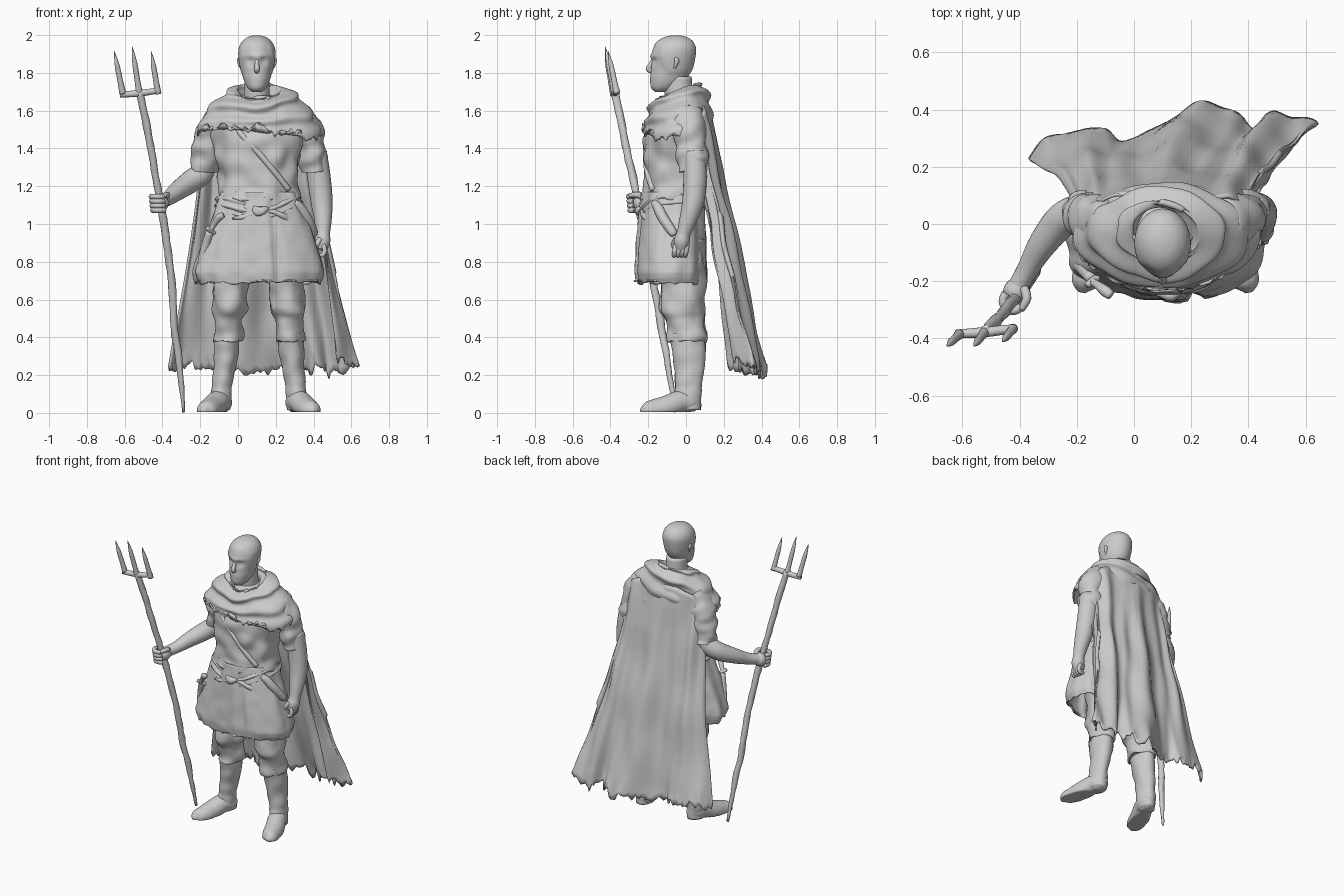
import bpy, bmesh, math, random
from mathutils import Vector, noise

random.seed(4)
CX = 0.11  # body centre line


def spline(pts, k):
    """Catmull-Rom resampling of tuples of any length."""
    out = []
    for i in range(len(pts) - 1):
        a, b, c, d = (Vector(pts[min(max(i + o, 0), len(pts) - 1)]) for o in (-1, 0, 1, 2))
        for s in range(k):
            t = s / k
            out.append(0.5 * (2 * b + (c - a) * t + (2 * a - 5 * b + 4 * c - d) * t * t + (3 * b - a - 3 * c + d) * t ** 3))
    return out + [Vector(pts[-1])]


def skin(name, rows, closed=True, cap=True, thick=0):
    """Skin rows of points into a smooth object."""
    bm = bmesh.new()
    vs = [[bm.verts.new(p) for p in r] for r in rows]
    n = len(rows[0])
    for r, q in zip(vs, vs[1:]):
        for j in range(n if closed else n - 1):
            bm.faces.new((r[j], r[(j + 1) % n], q[(j + 1) % n], q[j]))
    if cap:
        bm.faces.new(vs[0])
        bm.faces.new(vs[-1])
    bmesh.ops.recalc_face_normals(bm, faces=bm.faces)
    me = bpy.data.meshes.new(name)
    bm.to_mesh(me)
    bm.free()
    for f in me.polygons:
        f.use_smooth = True
    ob = bpy.data.objects.new(name, me)
    bpy.context.collection.objects.link(ob)
    if thick:
        m = ob.modifiers.new("thickness", 'SOLIDIFY')
        m.thickness = thick
    return ob


def loft(name, rings, n=40, k=5, warp=None, cap=True, thick=0, power=1.0):
    """Stack of ellipses (x, y, z, rx, ry), with an optional warp."""
    pw = lambda v: math.copysign(abs(v) ** power, v)
    rs, rows = spline([tuple(map(float, r)) for r in rings], k), []
    for i, r in enumerate(rs):
        row = []
        for j in range(n):
            a = 2 * math.pi * j / n
            d = Vector((math.cos(a), math.sin(a), 0))
            p = Vector((r[0] + r[3] * pw(d.x), r[1] + r[4] * pw(d.y), r[2]))
            row.append(warp(p, d, i / (len(rs) - 1), a) if warp else p)
        rows.append(row)
    return skin(name, rows, True, cap, thick)


def tube(name, pts, n=14, k=4, rough=0.0, floor=None):
    """Round limb along (x, y, z, radius) points."""
    ps, rows = spline(pts, k), []
    c = [p.to_3d() for p in ps]
    t0, u = None, None
    for i, p in enumerate(c):
        t = (c[min(i + 1, len(c) - 1)] - c[max(i - 1, 0)]).normalized()
        u = t.orthogonal().normalized() if u is None else t0.rotation_difference(t) @ u
        t0, v = t, t.cross(u)
        row = []
        for j in range(n):
            a = 2 * math.pi * j / n
            d = u * math.cos(a) + v * math.sin(a)
            q = p + d * (ps[i][3] + rough * noise.noise((p + d * 0.05) * 16))
            if floor is not None:
                q.z = max(q.z, floor)
            row.append(q)
        rows.append(row)
    return skin(name, rows)


def tear(p, amount):
    """Uneven torn hem offset."""
    return amount * (noise.noise(p * 13) + .7 * noise.noise(p * 37) + random.uniform(-.25, .25))


def wrinkle(amp, freq, rag=0.0):
    """Cloth folds, with a torn last row."""
    def f(p, d, t, a):
        q = p + d * amp * noise.noise(p * freq)
        if t == 1:
            q.z += tear(p, rag)
        return q
    return f


# Head with eye sockets, short hair and beard relief
def face(p, d, t, a):
    step = lambda v: 1 / (1 + math.exp(-max(-30, min(30, v / .006))))
    for s in (-1, 1):
        e = Vector((0.1 + s * 0.035, -0.172, 1.862))
        p = p - d * 0.014 * math.exp(-((p - e).length / 0.024) ** 2)
    front = max(0, -d.y)
    brow = math.exp(-((p.z - 1.888) / 0.012) ** 2) * front ** 3
    hair = step(p.z - (1.80 + .145 * min(1, front * 1.3) ** 2))
    beard = step(1.79 - p.z) * front
    return p + d * (0.007 * brow + 0.006 * hair + .004 * beard)


loft("head", [(.1, -.13, 1.70, .026, .03), (.1, -.115, 1.722, .05, .066), (.1, -.092, 1.765, .07, .094),
              (.1, -.077, 1.825, .083, .108), (.1, -.07, 1.885, .092, .114), (.1, -.063, 1.93, .090, .110),
              (.1, -.058, 1.965, .073, .09), (.1, -.055, 1.988, .045, .057), (.1, -.053, 1.998, .014, .018)], 56, 6, face)
tube("nose", [(.1, -.172, 1.875, .009), (.1, -.187, 1.845, .012), (.1, -.198, 1.82, .015), (.1, -.178, 1.806, .012)])
for z in (1.772, 1.783):
    tube("lip", [(.075, -.165, z, .004), (.1, -.181, z, .007), (.125, -.165, z, .004)], 8)
for s in (-1, 1):
    tube("ear", [(.1 + s * .085, -.06, 1.88, .010), (.1 + s * .094, -.048, 1.866, .012),
                 (.1 + s * .089, -.055, 1.84, .010), (.1 + s * .078, -.064, 1.82, .007)], 10)
loft("neck", [(.1, -.02, 1.56, .085, .08), (.1, -.035, 1.66, .07, .075), (.1, -.045, 1.78, .066, .075)])

# Tunic body and split skirt
loft("tunic_top", [(CX, -.03, 1.68, .08, .08), (CX, -.035, 1.62, .19, .12), (CX, -.04, 1.54, .25, .155),
                   (CX, -.05, 1.42, .23, .168), (CX, -.055, 1.3, .212, .168), (CX, -.06, 1.2, .21, .162),
                   (CX, -.065, 1.13, .218, .166)], 64, 7, wrinkle(.028, 10, .02), power=.9)


def skirt(p, d, t, a):
    p = p + d * (.02 * noise.noise(Vector((d.x * 3, d.y * 3, p.z * 1.5))) + .006 * noise.noise(p * 14))
    turn = (a - math.radians(284)) / .14  # front overlap step
    if 0 < turn < 1:
        p = p - d * .03 * (1 - turn) * min(1, t * 2)
    if t == 1:
        p.z += tear(p, .018)
    return p


loft("tunic_skirt", [(CX, -.065, 1.17, .21, .165), (CX, -.068, 1.08, .235, .172), (CX, -.072, .92, .295, .182),
                     (CX, -.075, .77, .342, .19), (CX, -.075, .725, .342, .19), (CX, -.075, .69, .328, .185)],
     96, 6, skirt, False, .012, .92)

# Belt sash with knot and tails
sag = lambda p, d, t, a: p + d * (.008 * math.sin(t * 14 + a * 3)) + Vector((0, 0, -.055 * max(0, -d.y) ** 4))
loft("sash", [(CX, -.066, 1.16, .212, .164), (CX, -.066, 1.135, .226, .174), (CX, -.066, 1.105, .23, .176),
              (CX, -.066, 1.08, .225, .17)], 56, 4, sag, False, .008, .9)
tube("sash_knot", [(.08, -.235, 1.08, .015), (.12, -.243, 1.065, .024), (.16, -.235, 1.08, .015)], rough=.02)
tube("sash_tail", [(.15, -.236, 1.07, .014), (.23, -.215, 1.05, .018), (.29, -.19, 1.0, .016), (.31, -.19, .97, .006)], rough=.012)
tube("sash_tail", [(.1, -.238, 1.07, .014), (.03, -.228, 1.04, .015), (-.03, -.218, 1.03, .006)], rough=.012)
tube("chest_strap", [(-.02, -.17, 1.52, .015), (.03, -.202, 1.46, .016), (.11, -.212, 1.375, .016),
                     (.19, -.205, 1.28, .016), (.27, -.175, 1.18, .016)], 16, 5)

# Hip gear: dagger with scabbard on one side, sheath on the other
tube("dagger_hilt", [(-.08, -.25, 1.045, .016), (-.1, -.235, 1.035, .02), (-.125, -.215, 1.0, .015), (-.15, -.2, .96, .014)])
tube("dagger_guard", [(-.165, -.215, .98, .011), (-.145, -.2, .965, .014), (-.125, -.185, .95, .011)])
tube("dagger_scabbard", [(-.15, -.19, .96, .02), (-.175, -.16, .87, .024), (-.195, -.145, .78, .02), (-.2, -.14, .74, .008)])
tube("sheath", [(.30, -.17, 1.115, .016), (.325, -.15, 1.09, .026), (.365, -.12, 1.03, .028), (.4, -.07, .955, .024), (.405, -.06, .94, .01)])

# Shoulder mantle tilted down at the front, with draped folds
def drape(p, d, t, a):
    low = math.exp(-((t - .5) / .35) ** 2)
    fold = math.sin(t * 27 + 3 * d.x + 2 * noise.noise(Vector((d.x * 1.5, d.y * 1.5, t))))
    p = p + d * (.015 * fold * low + .016 * noise.noise(p * 8))
    p.z += d.y * .055 * (1 - t) + .025 * d.x * d.x * (1 - t)
    if t > .6:
        p.z += (t - .6) / .4 * max(0, -d.y) * (.03 - .05 * d.x)
    if t > .98:
        p.z += tear(p, .045)
    return p


loft("mantle", [(.1, -.03, 1.60, .082, .085), (.1, -.03, 1.66, .095, .092), (.105, -.03, 1.70, .125, .102),
                (.11, -.03, 1.685, .175, .13), (.112, -.03, 1.64, .235, .156), (.113, -.035, 1.57, .288, .172),
                (.115, -.04, 1.51, .32, .177), (.116, -.042, 1.46, .325, .18)], 104, 8, drape, False, .01)

# Long cape: blended from shoulder line to wavy hem
hem = [(-.37, .23), (-.31, .30), (-.2, .32), (-.1, .335), (-.04, .29), (.08, .35), (.23, .425), (.36, .39),
       (.42, .34), (.48, .40), (.56, .37), (.645, .35), (.58, .29), (.53, .25)]
top = [(-.19, .045, 1.52), (-.1, .095, 1.61), (.12, .11, 1.65), (.33, .095, 1.61), (.405, .045, 1.52)]
lo = spline(hem, 8)
n = len(lo)
up = spline(top, 40)
rows, V = [], 48
for i in range(V + 1):
    v, row = i / V, []
    for j in range(n):
        a, b = up[round(j / (n - 1) * 160)], lo[j]
        z1 = .215 + .05 * abs(2 * j / (n - 1) - 1) ** 2
        x = a.x + (b.x - a.x) * v ** 1.45
        y = a.y + (b.y - a.y) * v + .014 * math.sin(j * .42 + v) * math.sin(math.pi * v)
        z = a.z + (z1 - a.z) * v + tear(b.to_3d(), .06) * max(0, v - .93) / .07
        row.append(Vector((x, y + .022 * noise.noise(Vector((x * 9, 0, z * 3))), z)))
    rows.append(row)
skin("cape", rows, False, False, .012)

# Arms and torn sleeves
for s in (1, -1):
    m = lambda x: CX + s * (x - CX)
    tube("sleeve", [(m(-.08), .005, 1.57, .08), (m(-.135), .015, 1.5, .09), (m(-.162), .03, 1.4, .079),
                    (m(-.176), .042, 1.32, .074), (m(-.18), .046, 1.28, .069)], 28, 6, .026)
tube("arm_right", [(-.165, .035, 1.38, .06), (-.185, .045, 1.28, .06), (-.25, .015, 1.225, .06),
                   (-.32, -.07, 1.175, .05), (-.37, -.155, 1.135, .038), (-.41, -.225, 1.115, .034)], 24, 5)
tube("arm_left", [(.41, .04, 1.38, .06), (.428, .048, 1.25, .062), (.443, .038, 1.12, .058), (.45, .01, 1.02, .046),
                  (.45, -.012, .95, .037), (.447, -.022, .91, .042), (.435, -.03, .865, .034)], 24, 5)

# Hands: one gripping, one relaxed
tube("palm_right", [(-.395, -.205, 1.12, .034), (-.412, -.235, 1.11, .046), (-.425, -.262, 1.105, .036)])
for i in range(4):
    z = 1.145 - i * .024
    c = Vector((-.42 + .1 * (1.12 - z), -.265 + .1 * (1.12 - z), z))
    tube("finger_right", [(c.x + .036 * math.cos(a), c.y + .036 * math.sin(a), z, .015)
                          for a in (2.4, 3.2, 4.0, 4.8, 5.6)], 8, 3)
tube("thumb_right", [(-.385, -.225, 1.14, .017), (-.375, -.26, 1.155, .016), (-.395, -.3, 1.15, .012)], 8)
for i in range(4):
    y = -.055 + i * .02
    tube("finger_left", [(.45, y, .89, .014), (.46, y - .004, .858, .013), (.445, y - .008, .834, .012),
                         (.42, y - .008, .838, .01)], 8, 3)
tube("thumb_left", [(.435, -.05, .92, .016), (.415, -.065, .89, .014), (.41, -.065, .86, .01)], 8)

# Legs, knee-length trousers and boots
for s in (1, -1):
    m = lambda x: CX + s * (x - CX)
    loft("trouser_leg", [(m(.0), -.03, .92, .1, .12), (m(-.03), -.02, .75, .098, .118), (m(-.042), -.015, .6, .094, .115),
                         (m(-.045), -.016, .54, .092, .112), (m(-.052), -.006, .49, .074, .096), (m(-.055), .005, .41, .082, .106),
                         (m(-.057), .005, .38, .079, .102)], 36, 6, wrinkle(.022, 11, .014))
    loft("boot_shaft", [(m(-.06), .01, .42, .066, .09), (m(-.062), .012, .34, .066, .09), (m(-.072), .018, .24, .06, .08),
                        (m(-.085), .012, .15, .052, .07), (m(-.09), .008, .1, .055, .072), (m(-.09), .015, .015, .05, .064)],
         32, 5, wrinkle(.008, 14))
    tube("boot_foot", [(m(-.078), .06, .03, .03), (m(-.085), .03, .05, .056), (m(-.105), -.03, .058, .06), (m(-.135), -.1, .03, .062),
                       (m(-.155), -.165, .015, .058), (m(-.175), -.21, .014, .045), (m(-.182), -.24, .014, .012)], 28, 5, floor=0.004)

# Trident
tube("trident_pole", [(-.288, -.055, .004, .008), (-.308, -.095, .25, .017), (-.337, -.13, .45, .02), (-.352, -.175, .7, .02),
                      (-.385, -.22, .95, .02), (-.418, -.26, 1.15, .02), (-.457, -.31, 1.38, .02), (-.488, -.345, 1.55, .02),
                      (-.522, -.375, 1.7, .02)], 14, 5, .006)
tube("trident_crossbar", [(-.625, -.385, 1.685, .015), (-.52, -.378, 1.692, .018), (-.415, -.365, 1.708, .015)])
for bx, by, tx, ty, tz in ((-.61, -.385, -.655, -.428, 1.915), (-.522, -.378, -.56, -.428, 1.94), (-.423, -.366, -.46, -.412, 1.915)):
    B, T = Vector((bx, by, 1.69)), Vector((tx, ty, tz))
    tube("trident_prong", [(*B.lerp(T, t), r) for t, r in ((0, .018), (.3, .015), (.6, .014), (.8, .009), (1, .001))], 10)
